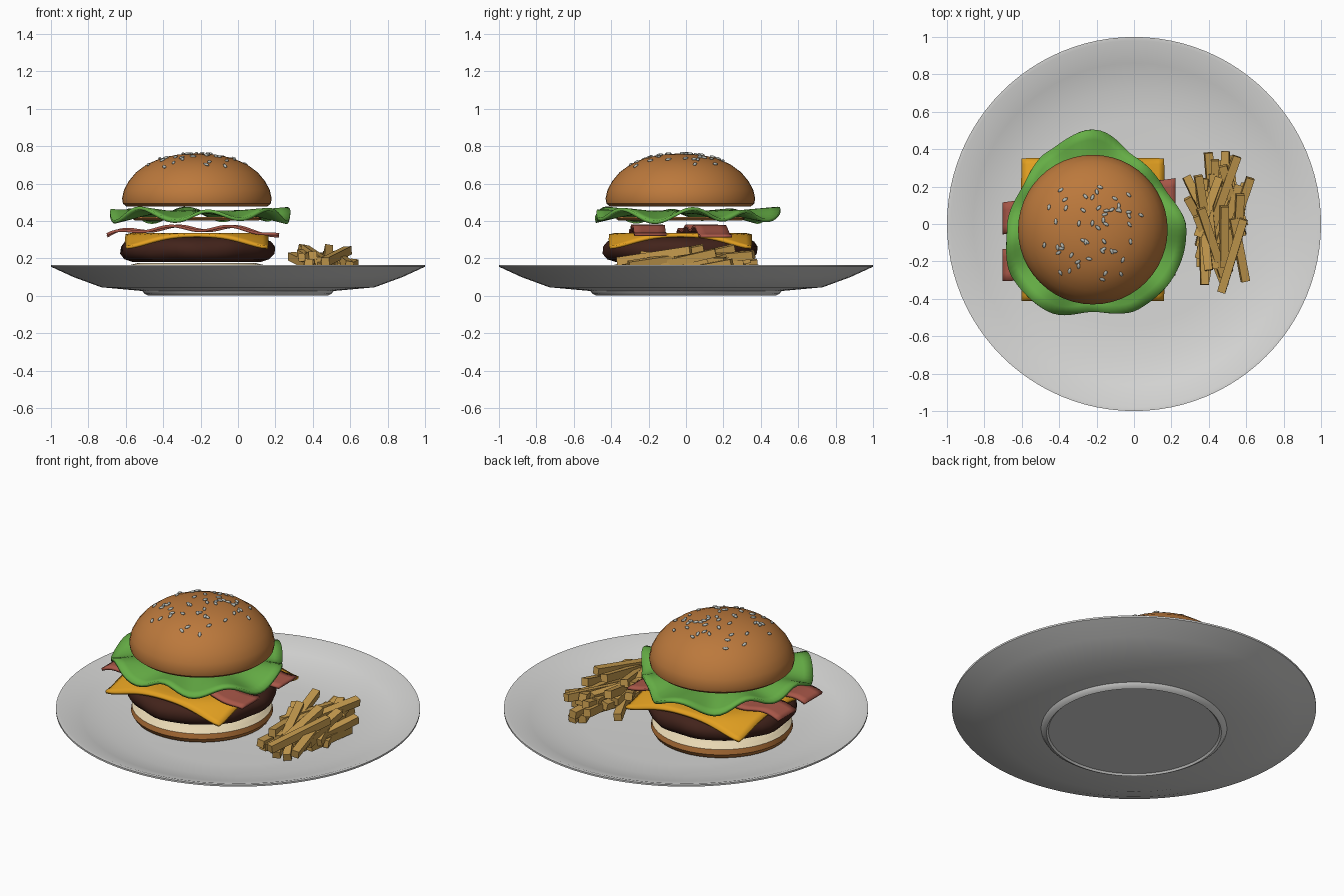
import bpy, bmesh, math, random
from math import sin, cos, pi, radians
from mathutils import Matrix, Vector, Euler

random.seed(7)
if "Cube" in bpy.data.objects:
    bpy.data.objects.remove(bpy.data.objects["Cube"])

CX, CY = -0.22, -0.03  # burger centre


def material(name, r, g, b):
    m = bpy.data.materials.new(name)
    m.use_nodes = True
    m.diffuse_color = (r, g, b, 1)
    m.node_tree.nodes["Principled BSDF"].inputs["Base Color"].default_value = (r, g, b, 1)
    return m


PLATE = material("white china", 0.68, 0.68, 0.67)
BUN = material("toasted bun", 0.5, 0.19, 0.045)
CRUMB = material("pale crumb", 0.8, 0.68, 0.45)
PATTY = material("dark meat", 0.055, 0.017, 0.011)
CHEESE = material("yellow cheese", 0.76, 0.35, 0.015)
BACON = material("red bacon", 0.39, 0.095, 0.065)
LEAF = material("green leaf", 0.13, 0.42, 0.06)
FRY = material("golden potato", 0.55, 0.32, 0.075)
SEED = material("grey seed", 0.48, 0.5, 0.46)


def finish(name, bm, mats, smooth=40):
    bmesh.ops.recalc_face_normals(bm, faces=bm.faces)
    mesh = bpy.data.meshes.new(name)
    bm.to_mesh(mesh)
    bm.free()
    ob = bpy.data.objects.new(name, mesh)
    bpy.context.collection.objects.link(ob)
    for m in mats:
        mesh.materials.append(m)
    if smooth:
        bpy.ops.object.select_all(action='DESELECT')
        ob.select_set(True)
        bpy.context.view_layer.objects.active = ob
        bpy.ops.object.shade_smooth_by_angle(angle=radians(smooth))
    return ob


def lathe(name, profile, mats, x=CX, y=CY, segs=48):
    """Spin a (radius, height) profile round a vertical axis."""
    bm = bmesh.new()
    vs = [bm.verts.new((x + r, y, z)) for r, z in profile]
    edges = [bm.edges.new(p) for p in zip(vs, vs[1:])]
    bmesh.ops.spin(bm, geom=vs + edges, cent=(x, y, 0), axis=(0, 0, 1),
                   angle=2 * pi, steps=segs, use_merge=True)
    bmesh.ops.remove_doubles(bm, verts=bm.verts, dist=0.0005)
    return finish(name, bm, mats)


def sheet(name, nu, nv, func, mat, thick):
    """Thin surface from a function of u and v in 0..1."""
    bm = bmesh.new()
    rows = [[bm.verts.new(func(i / nu, j / nv)) for j in range(nv + 1)]
            for i in range(nu + 1)]
    for a, b in zip(rows, rows[1:]):
        for j in range(nv):
            bm.faces.new((a[j], a[j + 1], b[j + 1], b[j]))
    bmesh.ops.remove_doubles(bm, verts=bm.verts, dist=0.0005)
    ob = finish(name, bm, [mat], 50)
    mod = ob.modifiers.new("thickness", 'SOLIDIFY')
    mod.thickness, mod.offset = thick, 0
    return ob


# Plate with a foot ring and shallow bowl
lathe("plate", [(0, 0.01), (0.47, 0.01), (0.48, 0), (0.5, 0.01), (0.51, 0.025),
                (0.73, 0.045), (0.88, 0.1), (1, 0.155), (1, 0.165), (0.98, 0.165),
                (0.86, 0.122), (0.72, 0.088), (0.55, 0.075), (0, 0.075)],
      [PLATE], 0, 0, 96)

# Bottom bun with a pale cut top
bun = lathe("bottom_bun", [(0, 0.075), (0.35, 0.075), (0.375, 0.085), (0.39, 0.11),
                           (0.385, 0.14), (0.365, 0.155), (0.355, 0.165),
                           (0.31, 0.176), (0, 0.176)], [BUN, CRUMB])
for f in bun.data.polygons:
    if f.normal.z > 0.6:
        f.material_index = 1

# Patty with a slightly rough outline
patty = lathe("patty", [(0, 0.18), (0.34, 0.18), (0.385, 0.195), (0.41, 0.225),
                        (0.41, 0.262), (0.39, 0.29), (0.34, 0.312), (0, 0.315)], [PATTY])
for v in patty.data.vertices:
    x, y = v.co.x - CX, v.co.y - CY
    a = math.atan2(y, x)
    k = 1 + 0.012 * sin(7 * a + v.co.z * 30) + 0.01 * sin(11 * a + 1)
    v.co.x, v.co.y = CX + x * k, CY + y * k


# Cheese slice drooping at its corners
def cheese(u, v):
    x, y = (u - 0.5) * 0.76, (v - 0.5) * 0.76
    t = min(1, max(0, (math.hypot(x, y) - 0.34) / 0.2))
    return CX + x, CY + y, 0.328 - 0.07 * t * t * (3 - 2 * t)


sheet("cheese_slice", 24, 24, cheese, CHEESE, 0.016)


# Wavy bacon strips
def bacon(name, y0, y1, phase):
    def f(u, v):
        s = 2 * u - 1
        z = 0.36 - 0.042 * s ** 4 + 0.013 * sin(u * 6 * pi + phase)
        return -0.7 + 0.92 * u, y0 + (y1 - y0) * u + (v - 0.5) * 0.17, z
    sheet(name, 40, 4, f, BACON, 0.015)


bacon("bacon_back", 0.03, 0.16, 0)
bacon("bacon_front", -0.22, -0.19, 0.8)

# Thin bread layer under the lettuce
lathe("bread_layer", [(0, 0.402), (0.33, 0.402), (0.345, 0.412), (0.33, 0.422),
                      (0, 0.422)], [BUN])

# Ruffled lettuce leaf, outline radius every 30 degrees
OUTLINE = [0.5, 0.44, 0.45, 0.535, 0.48, 0.44, 0.46, 0.5, 0.5, 0.44, 0.49, 0.5]


def lettuce(u, v):
    a = 2 * pi * v
    i = int(v * 12) % 12
    t = v * 12 % 1
    t = t * t * (3 - 2 * t)
    r = u * (OUTLINE[i] * (1 - t) + OUTLINE[(i + 1) % 12] * t)
    ruffle = max(0, u - 0.55) / 0.45
    z = 0.446 - 0.016 * ruffle + ruffle * (0.03 * sin(8 * a + 0.6) + 0.009 * sin(5 * a))
    return CX + r * cos(a), CY + r * sin(a), z


sheet("lettuce", 10, 96, lettuce, LEAF, 0.018)

# Domed top bun with a pale cut underside
DOME = [(0.375, 0.476), (0.395, 0.492), (0.4, 0.52), (0.39, 0.565), (0.365, 0.612),
        (0.325, 0.66), (0.265, 0.704), (0.19, 0.736), (0.1, 0.755), (0, 0.761)]
lathe("top_bun", [(0, 0.476)] + DOME, [BUN])


def dome_height(r):
    for (r0, z0), (r1, z1) in zip(DOME[3:], DOME[4:]):
        if r1 <= r <= r0:
            return z1 + (z0 - z1) * (r - r1) / (r0 - r1)
    return DOME[-1][1]


# Sesame seeds scattered over the dome
bm = bmesh.new()
for i in range(52):
    a, r = random.uniform(0, 2 * pi), 0.29 * math.sqrt(random.uniform(0.01, 1))
    slope = (dome_height(r + 0.02) - dome_height(max(0, r - 0.02))) / 0.04
    tilt = Vector((-slope * cos(a), -slope * sin(a), 1)).to_track_quat('Z', 'Y').to_matrix().to_4x4()
    place = Matrix.Translation((CX + r * cos(a), CY + r * sin(a), dome_height(r) + 0.003))
    spin = Matrix.Rotation(random.uniform(0, pi), 4, 'Z')
    bmesh.ops.create_uvsphere(bm, u_segments=8, v_segments=6, radius=1,
                              matrix=place @ tilt @ spin @ Matrix.Diagonal((0.017, 0.009, 0.007, 1)))
finish("sesame_seeds", bm, [SEED], 60)

# Heap of square-cut fries
bm = bmesh.new()
COUNT = 34
for i in range(COUNT):
    t = i / (COUNT - 1)
    length = random.uniform(0.32, 0.48)
    pitch = radians(random.uniform(-5, 14))
    yaw = radians(random.uniform(-22, 30))
    y = random.uniform(-0.19, 0.17)
    x = 0.46 - 0.2 * y + random.uniform(-0.14, 0.14) * (1 - 0.4 * t)
    z = max(0.1 + 0.12 * t, 0.1 + length / 2 * abs(sin(pitch)))
    z = min(z, 0.255 - length / 2 * abs(sin(pitch)))
    turn = Euler((pitch, random.uniform(-0.2, 0.2), yaw)).to_matrix().to_4x4()
    bmesh.ops.create_cube(bm, size=1, matrix=Matrix.Translation((x, y, z)) @ turn
                          @ Matrix.Diagonal((0.044, length, 0.044, 1)))
finish("fries", bm, [FRY], 0)
